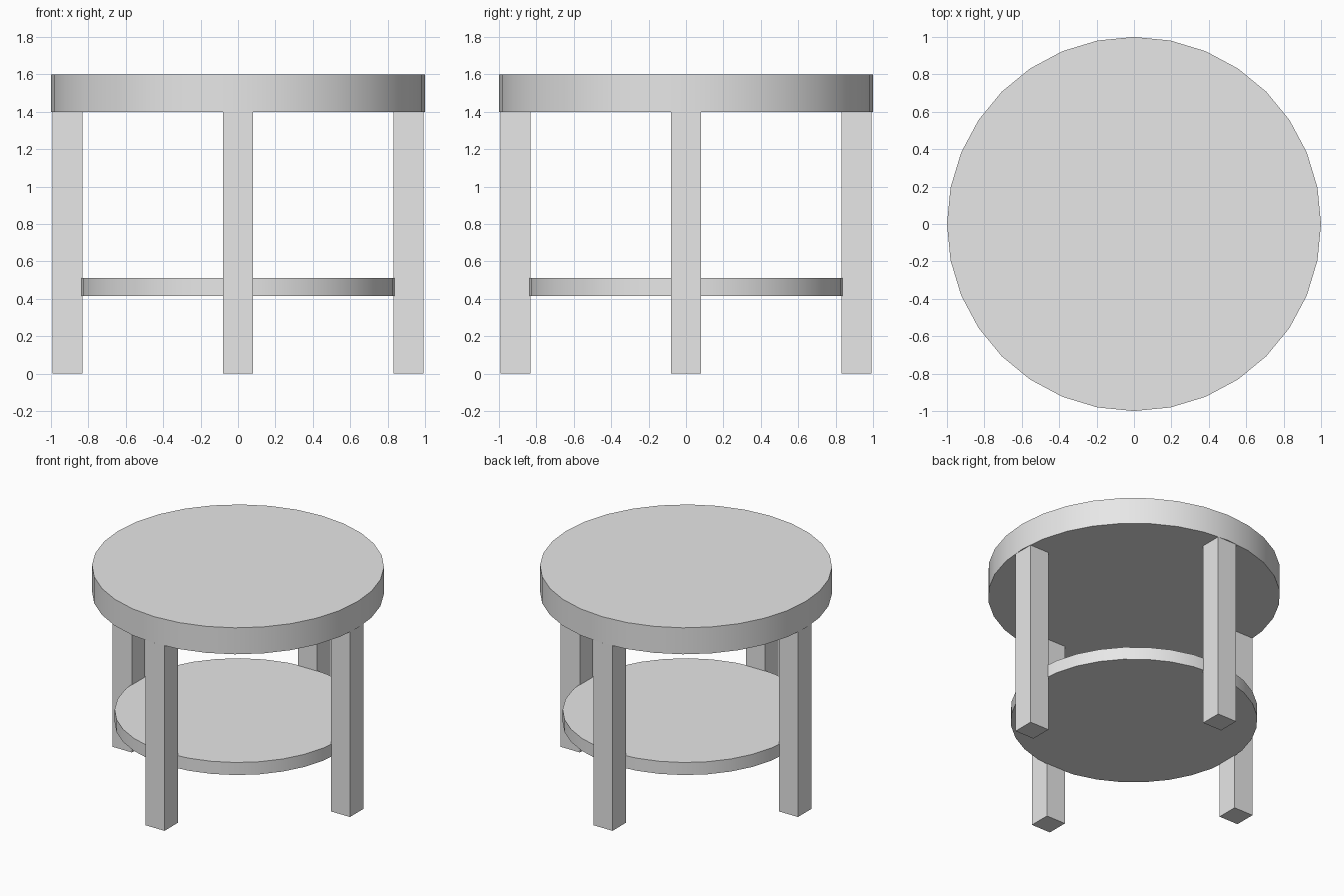
import bpy
from math import radians

if "Cube" in bpy.data.objects:
    bpy.data.objects.remove(bpy.data.objects["Cube"], do_unlink=True)

# Single light grey material
grey = bpy.data.materials.new("light_grey")
grey.use_nodes = True
grey.diffuse_color = (0.8, 0.8, 0.8, 1)
grey.node_tree.nodes["Principled BSDF"].inputs["Base Color"].default_value = (0.8, 0.8, 0.8, 1)


def disc(name, radius, bottom, top):
    """Round board with a smooth rim and sharp edges."""
    bpy.ops.mesh.primitive_cylinder_add(
        vertices=32, radius=radius, depth=top - bottom,
        location=(0, 0, (bottom + top) / 2))
    obj = bpy.context.object
    obj.name = name
    obj.data.materials.append(grey)
    bpy.ops.object.shade_smooth_by_angle(angle=radians(30))


def leg(name, x, y, width, height):
    """Square upright post standing on the floor."""
    bpy.ops.mesh.primitive_cube_add(size=1, location=(x, y, height / 2))
    obj = bpy.context.object
    obj.name = name
    obj.scale = (width, width, height)
    bpy.ops.object.transform_apply(location=False, rotation=False, scale=True)
    obj.data.materials.append(grey)


# Table top and lower shelf
disc("table_top", 1.0, 1.4, 1.6)
disc("lower_shelf", 0.845, 0.415, 0.51)

# Four legs, one on each side
reach = 0.912
for side, x, y in (("front", 0, -1), ("back", 0, 1), ("left", 1, 0), ("right", -1, 0)):
    leg(side + "_leg", x * reach, y * reach, 0.16, 1.4)
